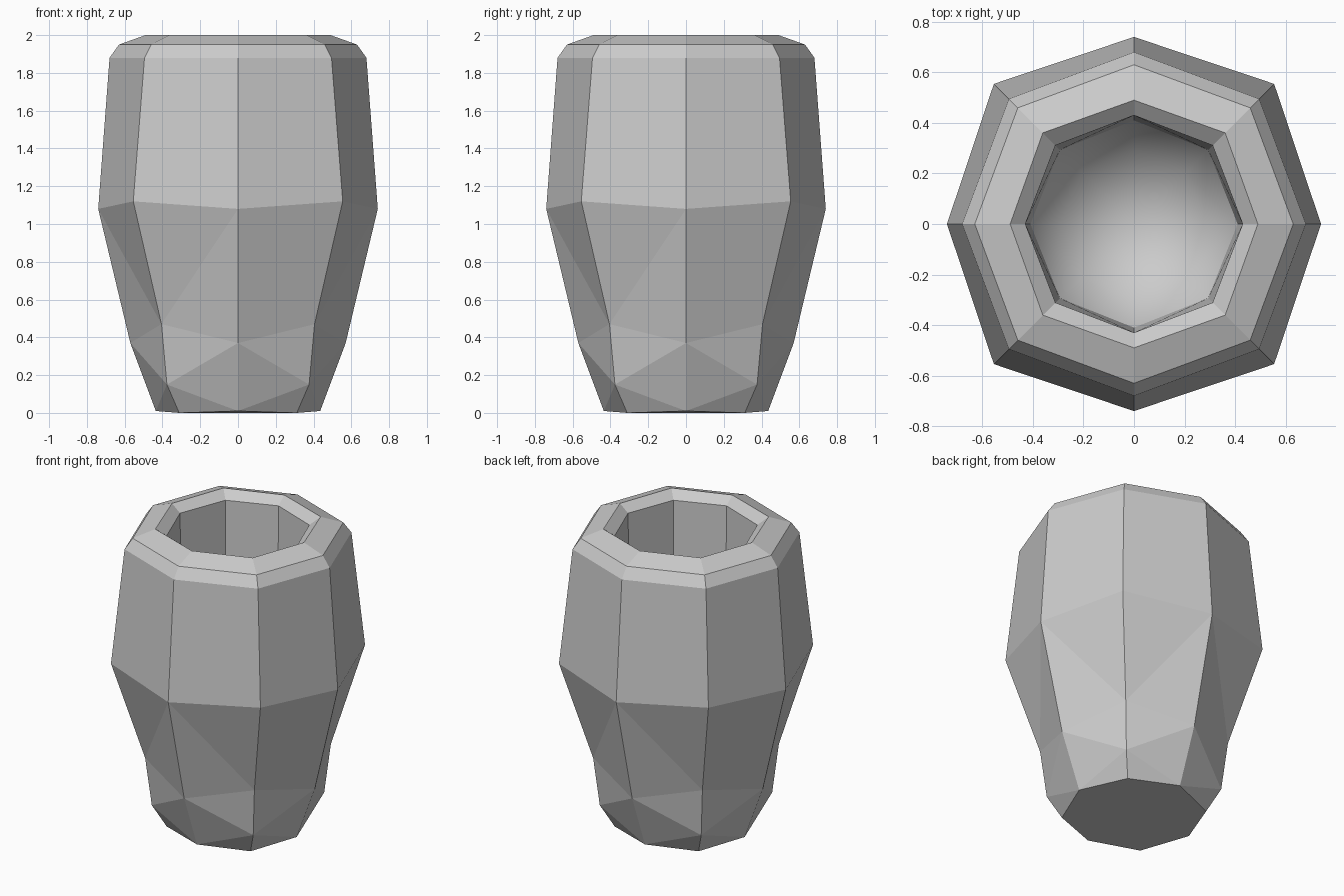
import bpy, bmesh, math

if "Cube" in bpy.data.objects:
    bpy.data.objects.remove(bpy.data.objects["Cube"])

# Profiles (radius, height) for the axis corners and the diagonal corners of the octagon
AXIS_LOW = [(0.435, 0.01), (0.57, 0.37), (0.74, 1.08)]
DIAG_LOW = [(0.44, 0.0), (0.532, 0.15), (0.573, 0.47), (0.784, 1.12)]
AXIS_UP = [(0.68, 1.88), (0.63, 1.95), (0.49, 2.0),
           (0.43, 1.95), (0.41, 0.55), (0.29, 0.33)]
DIAG_UP = [(0.70, 1.88), (0.65, 1.95), (0.51, 2.0),
           (0.44, 1.95), (0.415, 0.55), (0.29, 0.33)]

bm = bmesh.new()


def column(profile, k):
    a = k * math.pi / 4
    return [bm.verts.new((r * math.cos(a), r * math.sin(a), z)) for r, z in profile]


# Eight vertical columns of corners, alternating axis and diagonal
cols = [column(DIAG_LOW + DIAG_UP if k % 2 else AXIS_LOW + AXIS_UP, k) for k in range(8)]
centre = bm.verts.new((0, 0, 0.25))

for k in range(8):
    c, n = cols[k], cols[(k + 1) % 8]
    a, d = (n, c) if k % 2 else (c, n)
    # Cut facets of the lower body
    for f in ((a[0], d[0], d[1]), (a[0], d[1], a[1]), (a[1], d[1], d[2]),
              (a[1], d[2], a[2]), (a[2], d[2], d[3])):
        bm.faces.new(f)
    # Upper body, rim, inner wall and rounded inner floor
    au, du = a[2:], d[3:]
    for i in range(len(AXIS_UP)):
        f = bm.faces.new((au[i], du[i], du[i + 1], au[i + 1]))
        f.smooth = i == len(AXIS_UP) - 1
    bm.faces.new((au[-1], du[-1], centre)).smooth = True

# Underside
bm.faces.new([c[0] for c in cols])
bmesh.ops.recalc_face_normals(bm, faces=bm.faces)

mesh = bpy.data.meshes.new("vase")
bm.to_mesh(mesh)
bm.free()
vase = bpy.data.objects.new("vase", mesh)
bpy.context.collection.objects.link(vase)
